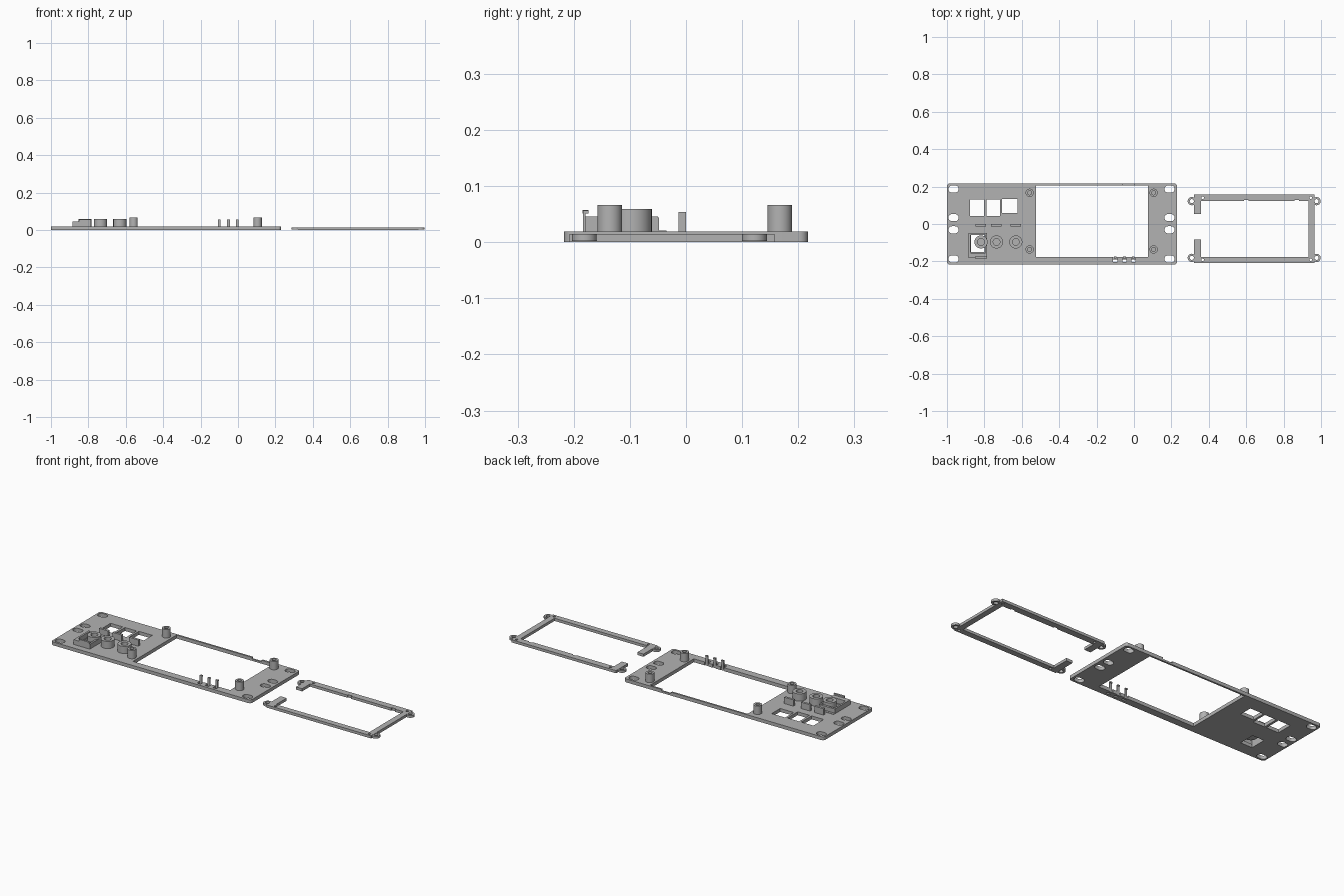
import bpy, bmesh, math

if "Cube" in bpy.data.objects:
    bpy.data.objects.remove(bpy.data.objects["Cube"])

grey = bpy.data.materials.new("plain grey")
grey.diffuse_color = (0.45, 0.45, 0.45, 1)
grey.use_nodes = True
grey.node_tree.nodes["Principled BSDF"].inputs["Base Color"].default_value = grey.diffuse_color


def rounded(x0, x1, y0, y1, r=0.0, n=8):
    """Rectangle outline with rounded corners."""
    if r == 0:
        return [(x0, y0), (x1, y0), (x1, y1), (x0, y1)]
    pts = []
    for k, (cx, cy) in enumerate([(x1 - r, y1 - r), (x0 + r, y1 - r),
                                  (x0 + r, y0 + r), (x1 - r, y0 + r)]):
        for i in range(n + 1):
            a = math.pi / 2 * (k + i / n)
            pts.append((cx + r * math.cos(a), cy + r * math.sin(a)))
    return pts


def circle(x, y, r, n=32):
    return [(x + r * math.cos(2 * math.pi * i / n),
             y + r * math.sin(2 * math.pi * i / n)) for i in range(n)]


def solid(name, prisms):
    """One object from prisms given as (outline, z0, z1)."""
    bm = bmesh.new()
    for pts, z0, z1 in prisms:
        face = bm.faces.new([bm.verts.new((x, y, z0)) for x, y in pts])
        res = bmesh.ops.extrude_face_region(bm, geom=[face])
        top = [v for v in res["geom"] if isinstance(v, bmesh.types.BMVert)]
        bmesh.ops.translate(bm, verts=top, vec=(0, 0, z1 - z0))
    bmesh.ops.remove_doubles(bm, verts=bm.verts, dist=1e-6)
    bmesh.ops.recalc_face_normals(bm, faces=bm.faces)
    me = bpy.data.meshes.new(name)
    bm.to_mesh(me)
    bm.free()
    me.materials.append(grey)
    ob = bpy.data.objects.new(name, me)
    bpy.context.collection.objects.link(ob)
    return ob


def boolean(ob, prisms, operation):
    """Add or cut each prism in turn."""
    bpy.context.view_layer.objects.active = ob
    for p in prisms:
        tool = solid("tool", [p])
        m = ob.modifiers.new("bool", 'BOOLEAN')
        m.operation, m.solver, m.object = operation, 'EXACT', tool
        bpy.ops.object.modifier_apply(modifier=m.name)
        bpy.data.objects.remove(tool)


def smooth(ob):
    bpy.ops.object.select_all(action='DESELECT')
    ob.select_set(True)
    bpy.context.view_layer.objects.active = ob
    bpy.ops.object.shade_smooth_by_angle(angle=math.radians(30))


def tube(name, x, y, r, hole, z0, z1):
    ob = solid(name, [(circle(x, y, r), z0, z1)])
    boolean(ob, [(circle(x, y, hole), z0 + 0.001, z1 + 0.01)], 'DIFFERENCE')
    smooth(ob)


T = 0.019            # panel thickness
PINS = (-0.1, -0.051, -0.003)

# front panel with display window, button openings, slots and latch slits
panel = solid("front_panel", [(rounded(-1, 0.23, -0.217, 0.217, 0.015), 0, T)])
cuts = [rounded(-0.524, 0.075, -0.176, 0.207),
        rounded(-0.877, -0.802, 0.042, 0.132),
        rounded(-0.789, -0.717, 0.042, 0.132),
        rounded(-0.705, -0.622, 0.06, 0.135),
        rounded(-0.872, -0.80, -0.15, -0.06)]
cuts += [rounded(x - 0.027, x + 0.027, y - 0.019, y + 0.019, 0.0185)
         for x in (-0.965, 0.19) for y in (0.187, 0.034, -0.031, -0.187)]
cuts += [rounded(x - 0.011, x + 0.011, -0.202, -0.17) for x in PINS]
cuts = [(c, -0.01, 0.04) for c in cuts]
cuts.append((rounded(-0.06, 0.0, 0.2, 0.23), 0.01, 0.04))
boolean(panel, cuts, 'DIFFERENCE')
smooth(panel)

# screw standoffs around the window
for x in (-0.558, 0.105):
    for y in (0.167, -0.136):
        tube("standoff", x, y, 0.022, 0.011, T - 0.002, 0.066)

# button guides and the dividers behind them
for x in (-0.818, -0.735, -0.632):
    tube("button_guide", x, -0.096, 0.035, 0.018, T - 0.002, 0.059)
for x in (-0.819, -0.736, -0.633):
    solid("divider", [(rounded(x - 0.028, x + 0.028, -0.013, 0.0), T - 0.002, 0.054)])

# latch pins with hooked heads
for x in PINS:
    solid("latch_pin", [(rounded(x - 0.007, x + 0.007, -0.184, -0.179), 0, 0.057)])
    solid("latch_head", [(rounded(x - 0.007, x + 0.007, -0.184, -0.174), 0.051, 0.057)])
    solid("latch_foot", [(rounded(x - 0.011, x + 0.011, -0.19, -0.179), 0, 0.008)])

# connector cage: side walls, end walls, lip and foot
for x in (-0.885, -0.795):
    solid("cage_side", [(rounded(x, x + 0.01, -0.182, -0.05), T - 0.002, 0.046)])
solid("cage_front", [(rounded(-0.885, -0.785, -0.182, -0.155), T - 0.002, 0.046)])
solid("cage_back", [(rounded(-0.885, -0.785, -0.06, -0.048), T - 0.002, 0.044)])
solid("cage_foot", [(rounded(-0.885, -0.785, -0.05, -0.035), T - 0.002, 0.021)])
solid("cage_hook", [(rounded(-0.85, -0.787, -0.184, -0.179), 0.04, 0.057),
                    (rounded(-0.85, -0.787, -0.1845, -0.174), 0.051, 0.0575)])

# open retaining frame with ears and screw holes
H = 0.015
frame = solid("retaining_frame", [(rounded(0.32, 0.965, -0.208, 0.158), 0, H)])
boolean(frame, [(rounded(0.358, 0.933, -0.176, 0.122), -0.01, 0.04),
                (rounded(0.30, 0.37, -0.083, 0.053), -0.01, 0.04)], 'DIFFERENCE')
ears = [(x, y) for x in (0.309, 0.976) for y in (0.122, -0.181)]
boolean(frame, [(circle(x, y, 0.022), 0.002, H - 0.0005) for x, y in ears], 'UNION')
holes = [(circle(x, y, 0.011), -0.01, 0.04) for x, y in ears]
holes += [(circle(x, y, 0.007), -0.01, 0.04)
          for x in (0.367, 0.945) for y in (0.14, -0.192)]
holes += [(rounded(x - 0.012, x + 0.012, 0.11, 0.128), -0.01, 0.04) for x in (0.6, 0.87)]
boolean(frame, holes, 'DIFFERENCE')
smooth(frame)
